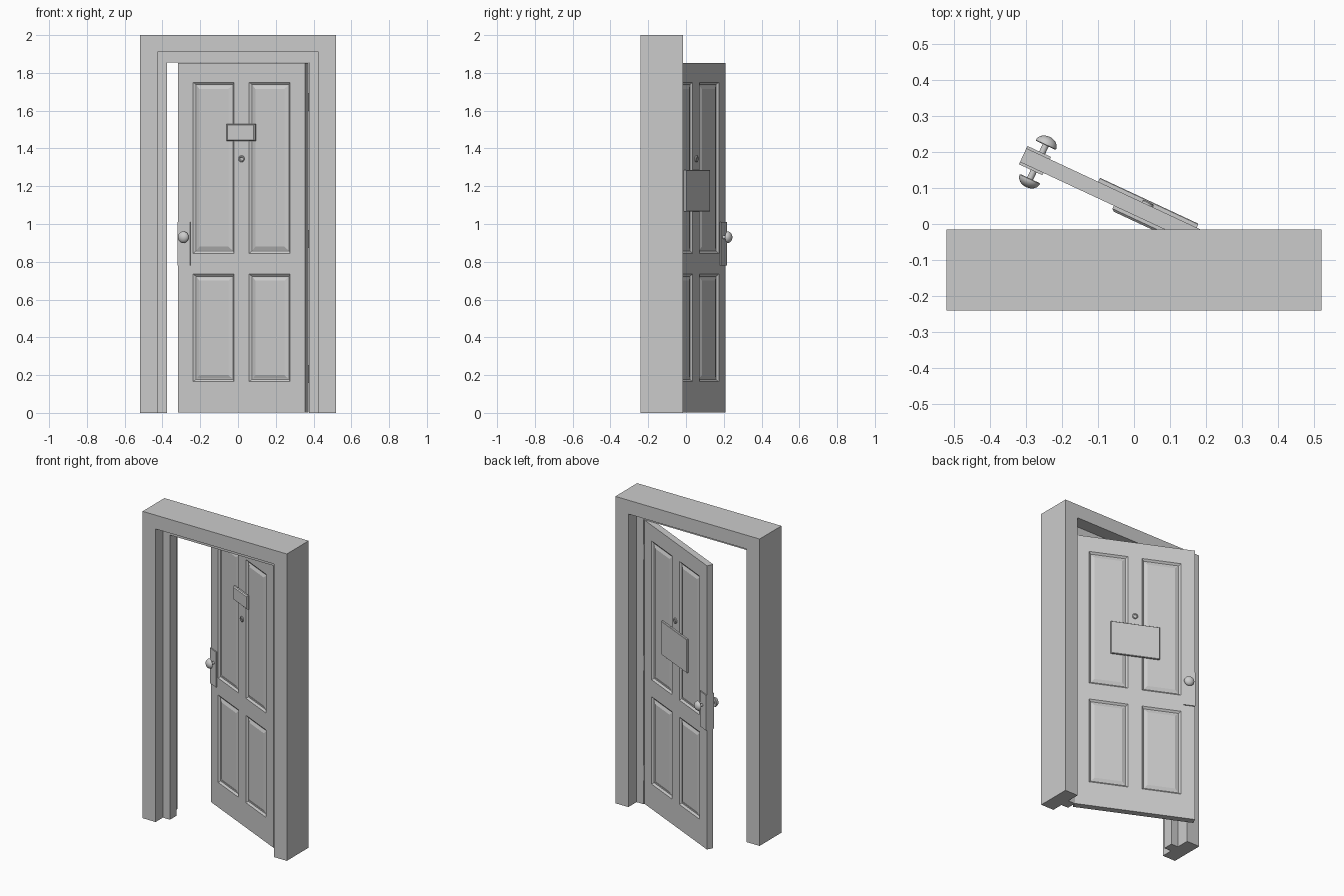
import bpy, bmesh, math
from mathutils import Matrix, Vector

if "Cube" in bpy.data.objects:
    bpy.data.objects.remove(bpy.data.objects["Cube"])

W, T, H = 0.741, 0.042, 1.852          # door leaf size
F = T / 2                              # distance from leaf centre to its faces
# Door-local space: x across the leaf, y through it; hinged at its rear right edge
DOOR = (Matrix.Translation((0.373, -0.103, 0)) @ Matrix.Rotation(math.radians(-25), 4, 'Z')
        @ Matrix.Translation((-W / 2, -F, 0)))


def finish(name, bm, matrix=Matrix(), smooth=False):
    bmesh.ops.remove_doubles(bm, verts=bm.verts, dist=1e-5)
    bmesh.ops.recalc_face_normals(bm, faces=bm.faces)
    me = bpy.data.meshes.new(name)
    bm.to_mesh(me)
    bm.free()
    ob = bpy.data.objects.new(name, me)
    bpy.context.collection.objects.link(ob)
    ob.matrix_world = matrix
    if smooth:
        bpy.ops.object.select_all(action='DESELECT')
        ob.select_set(True)
        bpy.context.view_layer.objects.active = ob
        bpy.ops.object.shade_smooth_by_angle(angle=math.radians(35))
    return ob


def box_bm(x0, x1, y0, y1, z0, z1):
    bm = bmesh.new()
    bmesh.ops.create_cube(bm, size=1)
    for v in bm.verts:
        v.co = Vector(((x0 + x1) / 2 + v.co.x * (x1 - x0),
                       (y0 + y1) / 2 + v.co.y * (y1 - y0),
                       (z0 + z1) / 2 + v.co.z * (z1 - z0)))
    return bm


def plate(name, x0, x1, z0, z1, depth, side, bevel=0):
    """Plate mounted on the front (side -1) or back (side 1) of the door."""
    y = sorted((side * F, side * (F + depth)))
    bm = box_bm(x0, x1, *y, z0, z1)
    if bevel:
        outer = [e for e in bm.edges if all(abs(v.co.y) > F + depth / 2 for v in e.verts)]
        bmesh.ops.bevel(bm, geom=outer, offset=bevel, segments=1, affect='EDGES')
    return finish(name, bm, DOOR)


def lathe(name, x, z, profile, side, steps=32):
    """Turn (radius, distance from door face) points about an axis normal to the door."""
    bm = bmesh.new()
    vs = [bm.verts.new((x + r, side * (F + d), z)) for r, d in profile]
    es = [bm.edges.new(p) for p in zip(vs, vs[1:])]
    bmesh.ops.spin(bm, geom=vs + es, cent=(x, 0, z), axis=(0, 1, 0),
                   angle=math.tau, steps=steps)
    return finish(name, bm, DOOR, smooth=True)


# Door frame: stepped section carried up, across and down with mitred corners
section = [(0.52, 2.0, -0.24), (0.426, 1.91, -0.24), (0.426, 1.91, -0.165),
           (0.375, 1.855, -0.165), (0.375, 1.855, -0.10), (0.426, 1.91, -0.10),
           (0.426, 1.91, -0.015), (0.52, 2.0, -0.015)]
bm = bmesh.new()
rings = [[bm.verts.new((sx * hx, y, top * up)) for hx, top, y in section]
         for sx, up in ((-1, 0), (-1, 1), (1, 1), (1, 0))]
for a, b in zip(rings, rings[1:]):
    for i in range(len(section)):
        j = (i + 1) % len(section)
        bm.faces.new((a[i], a[j], b[j], b[i]))
bm.faces.new(rings[0])
bm.faces.new(rings[-1])
finish("door_frame", bm)

# Door leaf with four raised-and-fielded panels on both faces
PX = (0.0435, 0.2835)
PZ = ((0.165, 0.735), (0.845, 1.75))
bm = box_bm(-W / 2, W / 2, -F, F, 0.003, H)
cuts = [((s * x, 0, 0), (1, 0, 0)) for s in (-1, 1) for x in PX]
cuts += [((0, 0, z), (0, 0, 1)) for pair in PZ for z in pair]
for co, no in cuts:
    bmesh.ops.bisect_plane(bm, geom=bm.verts[:] + bm.edges[:] + bm.faces[:],
                           plane_co=co, plane_no=no)
bmesh.ops.recalc_face_normals(bm, faces=bm.faces)
panels = []
for f in bm.faces:
    c = f.calc_center_median()
    if (abs(f.normal.y) > 0.9 and PX[0] < abs(c.x) < PX[1]
            and any(lo < c.z < hi for lo, hi in PZ)):
        panels.append(f)
for inset, depth in ((0.012, -0.010), (0.005, 0), (0.018, 0.007)):
    bmesh.ops.inset_individual(bm, faces=panels, thickness=inset, depth=depth,
                               use_even_offset=True)
finish("door_leaf", bm, DOOR)

# Nameplate on the front, larger notice board on the back
plate("front_plate", -0.083, 0.083, 1.44, 1.53, 0.015, -1, 0.006)
plate("back_board", -0.151, 0.151, 1.067, 1.285, 0.012, 1, 0.002)

# Lock plates, knobs and peephole rims on both faces
dome = [(0.031 * math.cos(a), 0.032 + 0.024 * math.sin(a))
        for a in (i * math.pi / 16 for i in range(8))]
knob = [(0.009, 0), (0.009, 0.03), (0.029, 0.03)] + dome + [(0, 0.056)]
rim = [(0.017, 0), (0.017, 0.005), (0.014, 0.008), (0.010, 0.008), (0.008, 0.005), (0, 0.006)]
for side, label in ((-1, "front"), (1, "back")):
    plate(label + "_lock_plate", -W / 2, -W / 2 + 0.072, 0.78, 1.01, 0.007, side)
    lathe(label + "_knob", -W / 2 + 0.045, 0.93, knob, side)
    lathe(label + "_peephole", 0, 1.345, rim, side, 20)

# Hinge pins along the rear right edge
for i, z in enumerate((0.205, 0.92, 1.645)):
    bm = bmesh.new()
    bmesh.ops.create_cone(bm, cap_ends=True, segments=12, radius1=0.004,
                          radius2=0.004, depth=0.095)
    finish(f"hinge_{i + 1}", bm, Matrix.Translation((0.374, -0.101, z)), smooth=True)
